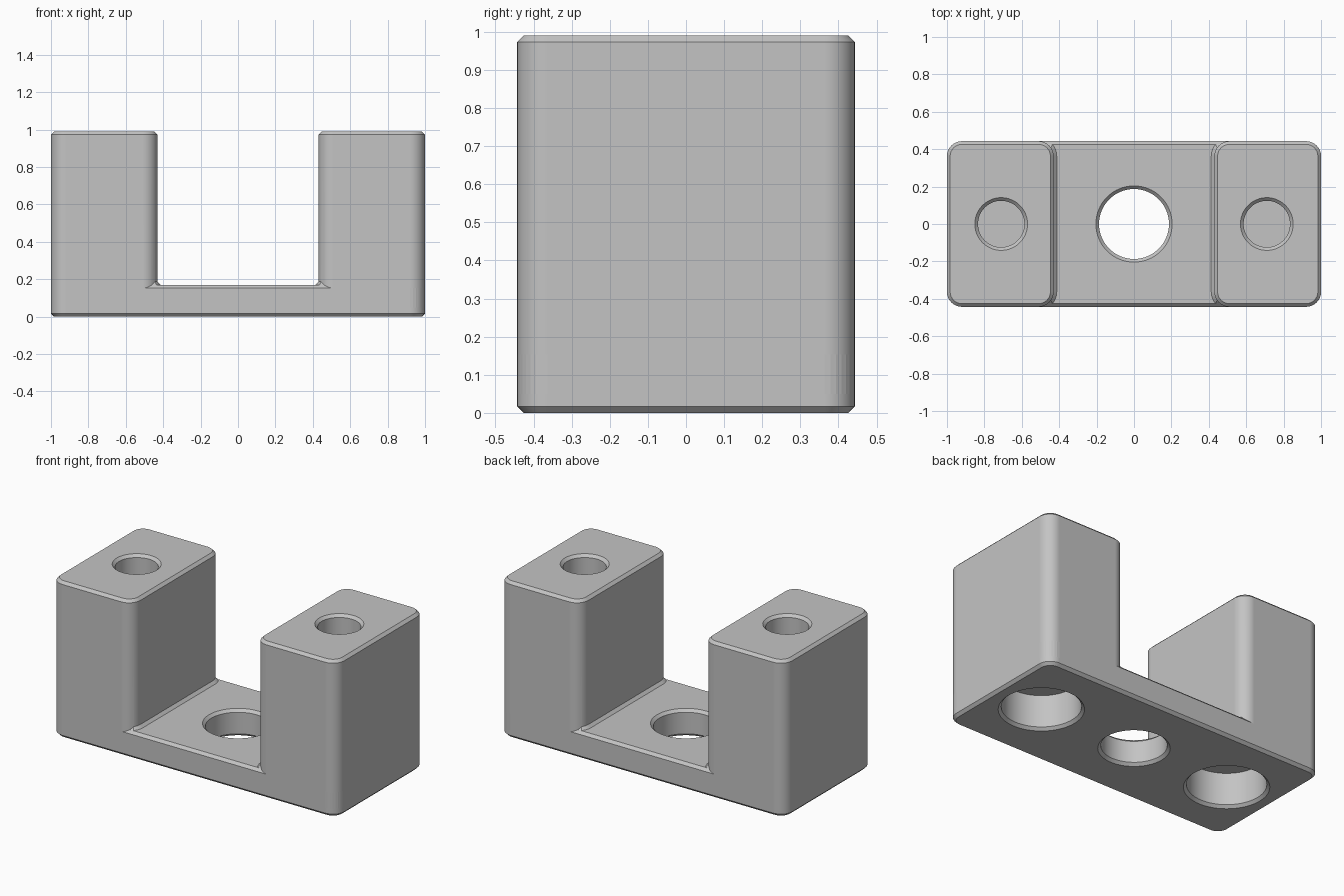
import bpy
import bmesh
from math import pi, cos, sin

if "Cube" in bpy.data.objects:
    bpy.data.objects.remove(bpy.data.objects["Cube"], do_unlink=True)

HALF_Y = 0.443      # half depth of the body
INNER_X = 0.43      # inner face of each tower
TOP = 0.99          # tower height
FLOOR = 0.17        # base thickness
R = 0.08            # vertical corner radius
C = 0.017           # chamfer size

grey = bpy.data.materials.new("plain_grey")
grey.use_nodes = True
grey.diffuse_color = (0.55, 0.55, 0.55, 1)
grey.node_tree.nodes["Principled BSDF"].inputs["Base Color"].default_value = (0.55, 0.55, 0.55, 1)


def loft(name, rings):
    """Solid through a stack of rings, each a list of points of equal length."""
    bm = bmesh.new()
    loops = [[bm.verts.new(p) for p in ring] for ring in rings]
    n = len(loops[0])
    for a, b in zip(loops, loops[1:]):
        for i in range(n):
            j = (i + 1) % n
            bm.faces.new((a[i], a[j], b[j], b[i]))
    bm.faces.new(loops[0][::-1])
    bm.faces.new(loops[-1])
    bmesh.ops.recalc_face_normals(bm, faces=bm.faces[:])
    mesh = bpy.data.meshes.new(name)
    bm.to_mesh(mesh)
    bm.free()
    mesh.materials.append(grey)
    obj = bpy.data.objects.new(name, mesh)
    bpy.context.collection.objects.link(obj)
    return obj


def rounded_block(name, x0, x1, levels, seg=8):
    """Rounded rectangle lofted through (height, inset) levels."""
    rings = []
    for z, inset in levels:
        r = R - inset
        ring = []
        for k, (cx, cy) in enumerate([(x1 - R, HALF_Y - R), (x0 + R, HALF_Y - R),
                                      (x0 + R, R - HALF_Y), (x1 - R, R - HALF_Y)]):
            for i in range(seg + 1):
                a = pi / 2 * (k + i / seg)
                ring.append((cx + r * cos(a), cy + r * sin(a), z))
        rings.append(ring)
    return loft(name, rings)


def hole(name, x, levels, seg=64):
    """Round cutter through (height, radius) levels."""
    return loft(name, [[(x + r * cos(2 * pi * i / seg), r * sin(2 * pi * i / seg), z)
                        for i in range(seg)] for z, r in levels])


def combine(target, tool, operation):
    """Apply a boolean and discard the tool."""
    mod = target.modifiers.new("combine", 'BOOLEAN')
    mod.operation = operation
    mod.solver = 'EXACT'
    mod.object = tool
    bpy.context.view_layer.update()
    graph = bpy.context.evaluated_depsgraph_get()
    mesh = bpy.data.meshes.new_from_object(target.evaluated_get(graph))
    target.modifiers.clear()
    target.data = mesh
    bpy.data.objects.remove(tool, do_unlink=True)


# Base plate with chamfered rims
body = rounded_block("bracket_body", -1, 1,
                     [(0, C), (C, 0), (FLOOR - C, 0), (FLOOR, C)])

# Two towers, each with a chamfered foot along the floor
for x0, x1 in ((-1, -INNER_X), (INNER_X, 1)):
    tower = rounded_block("tower", x0, x1, [(0.05, 0), (TOP - C, 0), (TOP, C)])
    foot = rounded_block("foot", x0, x1,
                         [(FLOOR - 2 * C, -3 * C), (FLOOR + C + 0.01, 0.01)])
    limit = rounded_block("limit", -1, 1,
                          [(0.1, 0.02), (FLOOR - C, 0.0005), (FLOOR + C + 0.02, 2 * C + 0.0205)])
    combine(foot, limit, 'INTERSECT')
    combine(body, tower, 'UNION')
    combine(body, foot, 'UNION')

# Centre through hole, chamfered at both ends
r = 0.187
combine(body, hole("centre_hole", 0, [(-C, r + 2 * C), (C, r), (FLOOR - C, r),
                                      (FLOOR + C, r + 2 * C)]), 'DIFFERENCE')

# Blind holes: wide ones below, narrow ones in the tower tops
for side in (-1, 1):
    r = 0.226
    combine(body, hole("bottom_hole", side * 0.68,
                       [(-C, r + 2 * C), (C, r), (0.22, r)]), 'DIFFERENCE')
    r = 0.124
    combine(body, hole("top_hole", side * 0.71,
                       [(TOP - 0.5, r), (TOP - C, r), (TOP + C, r + 2 * C)]), 'DIFFERENCE')

# Clean up and shade
bm = bmesh.new()
bm.from_mesh(body.data)
bmesh.ops.remove_doubles(bm, verts=bm.verts[:], dist=0.00002)
bm.to_mesh(body.data)
bm.free()
body.data.materials.clear()
body.data.materials.append(grey)

bpy.ops.object.select_all(action='DESELECT')
body.select_set(True)
bpy.context.view_layer.objects.active = body
bpy.ops.object.shade_smooth_by_angle(angle=pi / 6)
weighted = body.modifiers.new("weighted_normals", 'WEIGHTED_NORMAL')
weighted.keep_sharp = True
